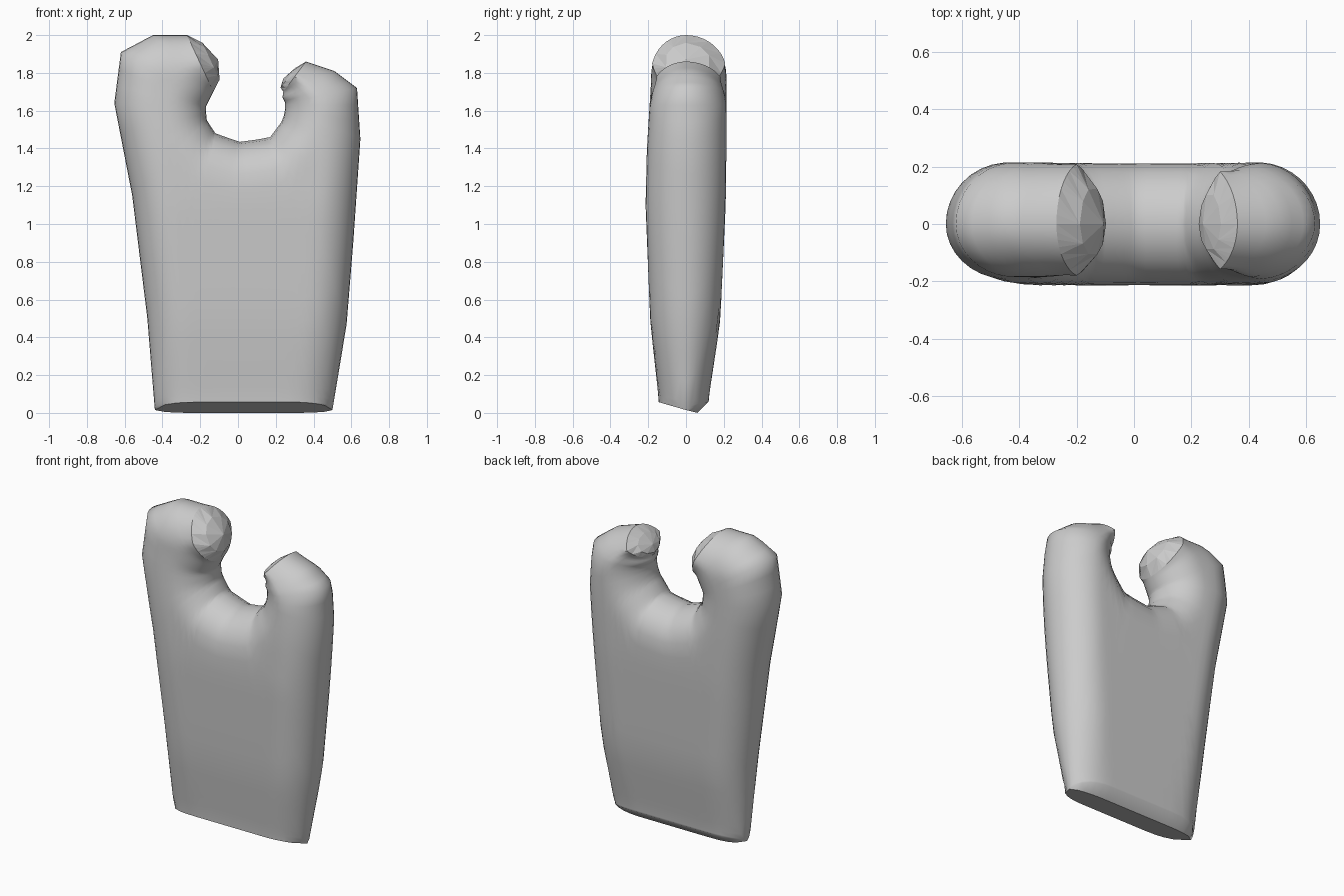
import bpy, bmesh, math
from mathutils import Vector, geometry

if "Cube" in bpy.data.objects:
    bpy.data.objects.remove(bpy.data.objects["Cube"])

# Spans from the notch edge to the outer edge, left tip round to right tip: (inner x, z, outer x, z)
SPANS = [(-.13, 1.70, -.27, 2.0), (-.15, 1.66, -.45, 2.0), (-.17, 1.62, -.62, 1.91),
         (-.17, 1.60, -.655, 1.64), (-.165, 1.55, -.56, 1.15), (-.14, 1.51, -.48, .5),
         (-.12, 1.48, -.44, 0), (-.05, 1.455, -.28, 0), (.01, 1.435, 0, 0),
         (.10, 1.447, .22, 0), (.17, 1.46, .38, 0), (.20, 1.50, .50, 0),
         (.23, 1.54, .575, .47), (.242, 1.57, .61, .9), (.25, 1.61, .648, 1.45),
         (.25, 1.64, .63, 1.72), (.235, 1.67, .51, 1.81), (.24, 1.70, .36, 1.86)]
LEFT, RIGHT = 6, 11          # spans at the two bottom corners
N, SUB, R = 18, 3, .21       # samples per span, span subdivisions, edge rounding
# Half thickness by height: (z, front, back)
THICK = [(0, .145, .12), (.06, .148, .125), (.5, .19, .182), (1.1, .214, .21),
         (1.4, .207, .214), (1.75, .185, .214), (2.01, .18, .21)]

inner = [Vector((a, b)) for a, b, c, d in SPANS]
outer = [Vector((c, d)) for a, b, c, d in SPANS]
edges = [inner, outer[:LEFT + 1], outer[RIGHT:]]


def edge_distance(p):
    best = 9
    for line in edges:
        for a, b in zip(line, line[1:]):
            q, t = geometry.intersect_point_line(p, a, b)
            q = a.lerp(b, min(1, max(0, t)))
            best = min(best, (p - q).length)
    return best


def thickness(z):
    for (z0, f0, b0), (z1, f1, b1) in zip(THICK, THICK[1:]):
        if z <= z1:
            t = (z - z0) / (z1 - z0)
            return f0 + (f1 - f0) * t, b0 + (b1 - b0) * t
    return THICK[-1][1:]


def rounding(p):
    d = min(1, edge_distance(p) / R)
    return math.sqrt(max(0, 1 - (1 - d) ** 2))


def section(a, b, on_bottom):
    """Closed ring around one span; bottom spans get a slanted foot."""
    front, back = [], []
    foot = rounding(b) if on_bottom else 0
    for i in range(N + 1):
        p = a.lerp(b, (1 - math.cos(math.pi * i / N)) / 2)
        f = rounding(p)
        tf, tb = thickness(p.y)
        fade = max(0, 1 - p.y / .4)
        front.append(Vector((p.x, -tf * f, p.y + fade * (.015 + .042 * f))))
        back.append(Vector((p.x, tb * f, p.y + fade * (.015 + .045 * f))))
    if on_bottom:
        middle = Vector((b.x, .06 * foot, .015 * (1 - foot)))
    else:
        middle = front[-1].copy()
    return front + [middle] + back[::-1]


bm = bmesh.new()
rings = []
for k in range(len(SPANS) - 1):
    for s in range(SUB):
        u = s / SUB
        low = LEFT <= k < RIGHT or (k == RIGHT and s == 0)
        rings.append(section(inner[k].lerp(inner[k + 1], u), outer[k].lerp(outer[k + 1], u), low))
rings.append(section(inner[-1], outer[-1], False))
loops = [[bm.verts.new(p) for p in r] for r in rings]

for a, b in zip(loops, loops[1:]):
    n = len(a)
    for i in range(n):
        j = (i + 1) % n
        bm.faces.new((a[i], a[j], b[j], b[i])).smooth = True

# Blunt caps with coarse flat facets on both prong tips
for loop, tip in ((loops[0], (-.105, 0, 1.87)), (loops[-1], (.24, 0, 1.77))):
    tip = Vector(tip)
    mid = (loop[0].co + loop[N].co) / 2
    picks = [0, 4, 7, 11, 14, N, 2 * N + 2 - 14, 2 * N + 2 - 11, 2 * N + 2 - 7, 2 * N + 2 - 4]
    ring = [bm.verts.new(mid + (loop[i].co - mid) * .65 + (tip - mid) * .6) for i in picks]
    apex = bm.verts.new(tip)
    for k, start in enumerate(picks):
        nxt = (k + 1) % len(picks)
        end = picks[nxt] if nxt else len(loop)
        rim = [loop[i % len(loop)] for i in range(start, end + 1)]
        for p, q in zip(rim, rim[1:]):
            bm.faces.new((p, q, ring[k]))
        bm.faces.new((rim[-1], ring[nxt], ring[k]))
        bm.faces.new((ring[k], ring[nxt], apex))

bmesh.ops.remove_doubles(bm, verts=bm.verts, dist=.0008)
bmesh.ops.recalc_face_normals(bm, faces=bm.faces)
# Smooth body, sharp only at strong creases
for e in bm.edges:
    e.smooth = e.calc_face_angle(0) < math.radians(55)
mesh = bpy.data.meshes.new("forked_slab")
bm.to_mesh(mesh)
bm.free()
slab = bpy.data.objects.new("forked_slab", mesh)
bpy.context.collection.objects.link(slab)
